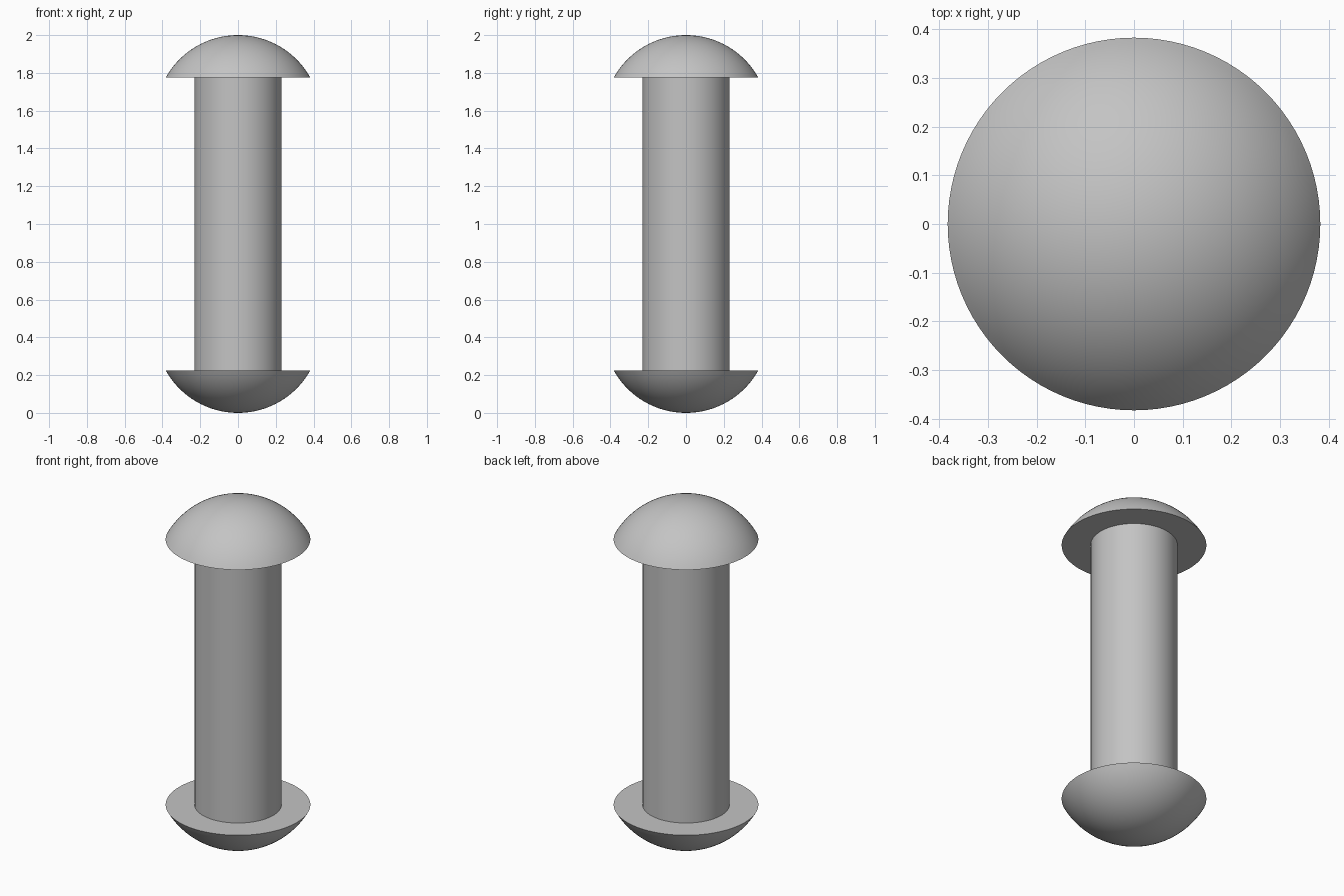
import bpy, math

cube = bpy.data.objects.get("Cube")
if cube:
    bpy.data.objects.remove(cube, do_unlink=True)

HEIGHT, HEAD_H, HEAD_R, SHANK_R = 2.0, 0.225, 0.383, 0.23
SEGMENTS, RINGS = 96, 20

steel = bpy.data.materials.new("plain grey metal")
steel.use_nodes = True
grey = (0.55, 0.55, 0.55, 1)
steel.diffuse_color = grey
steel.node_tree.nodes["Principled BSDF"].inputs["Base Color"].default_value = grey


def finish(obj, name):
    obj.name = obj.data.name = name
    obj.data.materials.append(steel)
    bpy.ops.object.select_all(action='DESELECT')
    obj.select_set(True)
    bpy.context.view_layer.objects.active = obj
    bpy.ops.object.shade_smooth_by_angle(angle=math.radians(35))


def domed_head(name, rim_z, direction):
    """Spherical cap with a flat bearing face at rim_z, bulging up (1) or down (-1)."""
    radius = (HEAD_R ** 2 + HEAD_H ** 2) / (2 * HEAD_H)
    sweep = math.asin(HEAD_R / radius)
    verts, faces = [], []
    for ring in range(RINGS):
        a = sweep * (1 - ring / RINGS)
        r = radius * math.sin(a)
        z = rim_z + direction * (HEAD_H - radius * (1 - math.cos(a)))
        for s in range(SEGMENTS):
            t = math.tau * s / SEGMENTS
            verts.append((r * math.cos(t), r * math.sin(t), z))
    tip = len(verts)
    verts.append((0, 0, rim_z + direction * HEAD_H))
    faces.append(list(range(SEGMENTS))[::-1])
    for s in range(SEGMENTS):
        n = (s + 1) % SEGMENTS
        for ring in range(RINGS - 1):
            b = ring * SEGMENTS
            faces.append([b + s, b + n, b + SEGMENTS + n, b + SEGMENTS + s])
        b = (RINGS - 1) * SEGMENTS
        faces.append([b + s, b + n, tip])
    if direction < 0:
        faces = [f[::-1] for f in faces]
    mesh = bpy.data.meshes.new(name)
    mesh.from_pydata(verts, [], faces)
    obj = bpy.data.objects.new(name, mesh)
    bpy.context.collection.objects.link(obj)
    finish(obj, name)


# Straight round shank between the two bearing faces
bpy.ops.mesh.primitive_cylinder_add(vertices=SEGMENTS, radius=SHANK_R,
                                    depth=HEIGHT - 2 * HEAD_H,
                                    location=(0, 0, HEIGHT / 2))
finish(bpy.context.object, "shank")

# Matching domed heads
domed_head("upper_head", HEIGHT - HEAD_H, 1)
domed_head("lower_head", HEAD_H, -1)
